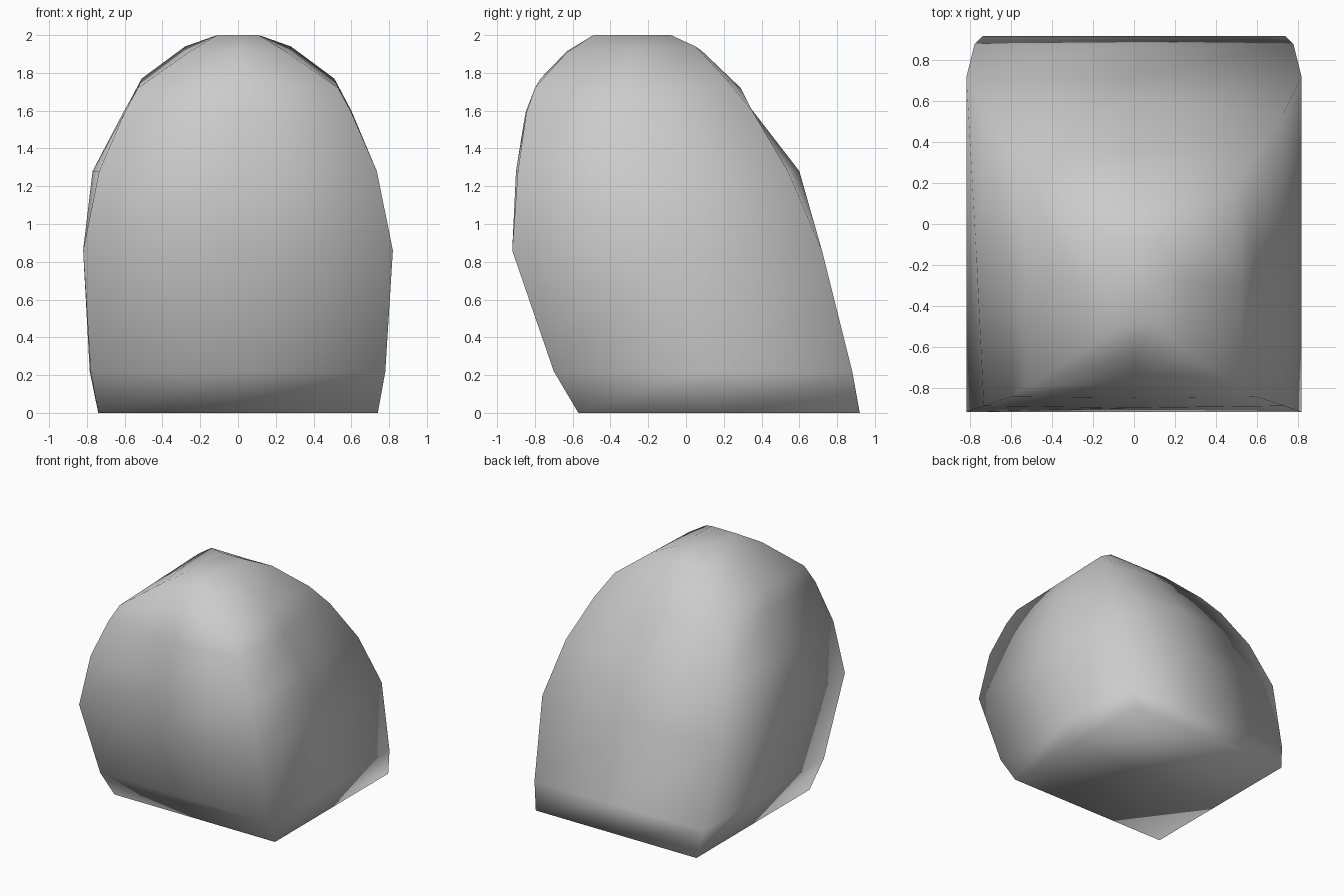
import bpy, bmesh

if "Cube" in bpy.data.objects:
    bpy.data.objects.remove(bpy.data.objects["Cube"])

# Each level: front corner (x, y, z), back corner (x, y, z),
# front-middle (y, z), back-middle (y, z), left and right side widths
levels = [
    ((.74, -.57, 0),    (.74, .92, 0),    (-.57, 0),    (.92, 0),    .74, .74),
    ((.78, -.70, .22),  (.78, .88, .22),  (-.70, .22),  (.88, .22),  .785, .78),
    ((.82, -.92, .86),  (.82, .72, .86),  (-.92, .86),  (.72, .86),  .82, .82),
    ((.735, -.89, 1.28), (.73, .54, 1.28), (-.90, 1.28), (.60, 1.28), .77, .735),
    ((.60, -.845, 1.59), (.60, .35, 1.60), (-.85, 1.59), (.345, 1.61), .605, .60),
    ((.53, -.80, 1.72), (.51, .21, 1.77), (-.77, 1.77), (.29, 1.72), .52, .52),
    ((.26, -.63, 1.91), (.28, .05, 1.94), (-.63, 1.915), (.08, 1.92), .28, .28),
    ((.11, -.49, 2.0),  (.11, -.08, 2.0), (-.49, 2.0),  (-.08, 2.0), .11, .11),
]

bm = bmesh.new()


def ring(f, b, fm, bk, wl, wr):
    """Eight points: four corners and four side middles."""
    my, mz = (f[1] + b[1]) / 2, (f[2] + b[2]) / 2
    pts = [(-f[0], f[1], f[2]), (0, *fm), f, (wr, my, mz),
           b, (0, *bk), (-b[0], b[1], b[2]), (-wl, my, mz)]
    return [bm.verts.new(p) for p in pts]


# Loft the body through the rings
rings = [ring(*lv) for lv in levels]
for lo, hi in zip(rings, rings[1:]):
    for i in range(8):
        j = (i + 1) % 8
        bm.faces.new((lo[i], lo[j], hi[j], hi[i]))

# Close the flat base and the small flat crown
bm.faces.new(rings[0][::-1])
bm.faces.new(rings[-1])
bmesh.ops.recalc_face_normals(bm, faces=bm.faces)
for face in bm.faces:
    face.smooth = True

mesh = bpy.data.meshes.new("rounded_body")
bm.to_mesh(mesh)
bm.free()
body = bpy.data.objects.new("rounded_body", mesh)
bpy.context.collection.objects.link(body)
